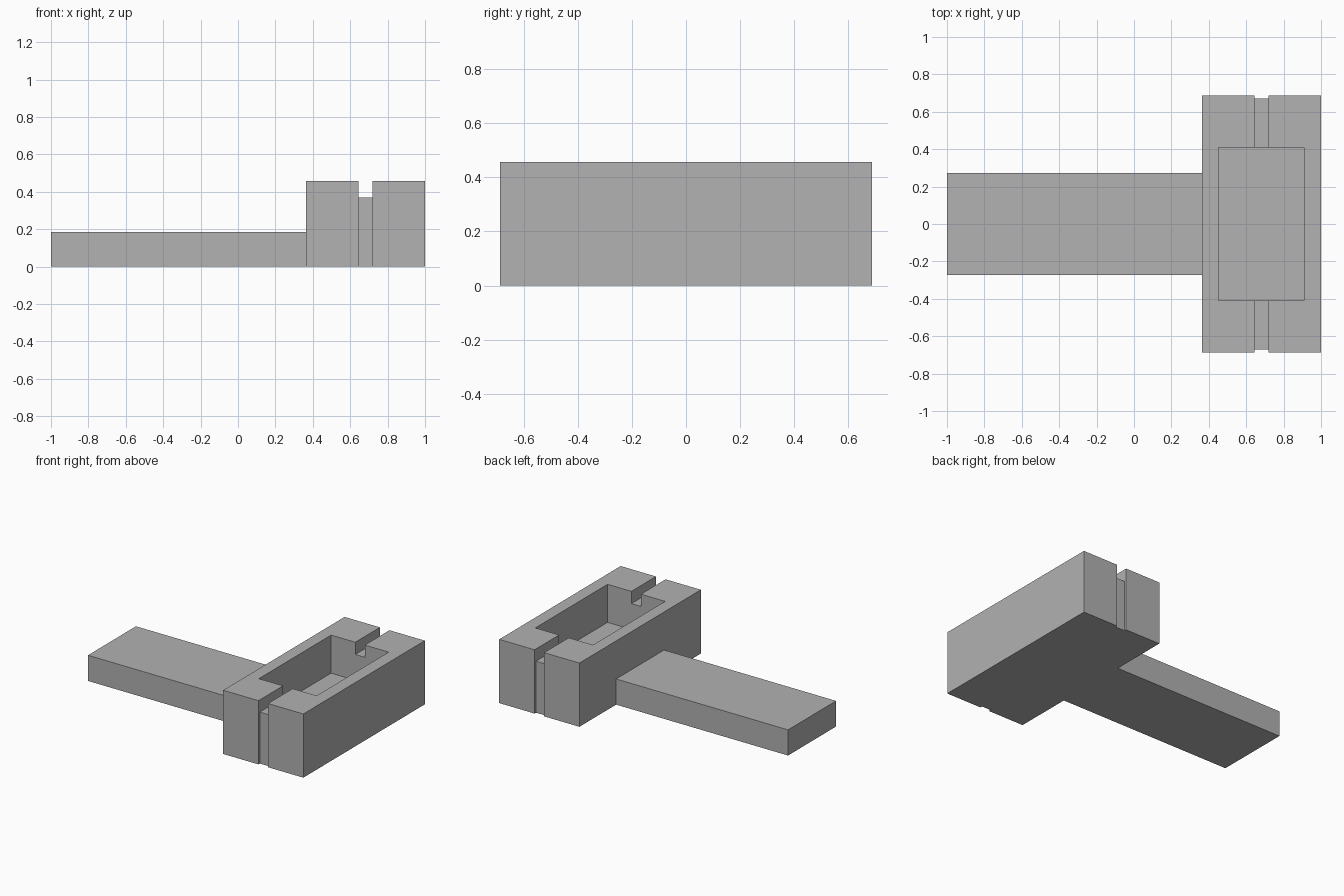
import bpy

default = bpy.data.objects.get("Cube")
if default:
    bpy.data.objects.remove(default, do_unlink=True)

grey = bpy.data.materials.new("plain grey")
grey.use_nodes = True
colour = (0.445, 0.445, 0.445, 1)
grey.diffuse_color = colour
grey.node_tree.nodes["Principled BSDF"].inputs["Base Color"].default_value = colour

HEIGHT = 0.457
HALF_LENGTH = 0.688
MID_X = 0.682


def box(name, x, y, z):
    """Axis-aligned box from (min, max) pairs."""
    spans = (x, y, z)
    bpy.ops.mesh.primitive_cube_add(size=1)
    obj = bpy.context.object
    obj.name = name
    for v in obj.data.vertices:
        v.co = [lo if c < 0 else hi for c, (lo, hi) in zip(v.co, spans)]
    obj.data.materials.append(grey)
    return obj


def cut(target, cutter):
    """Subtract the cutter and remove it."""
    cutter.hide_render = True
    mod = target.modifiers.new("cut", 'BOOLEAN')
    mod.operation = 'DIFFERENCE'
    mod.solver = 'EXACT'
    mod.object = cutter
    bpy.context.view_layer.objects.active = target
    bpy.ops.object.modifier_apply(modifier=mod.name)
    bpy.data.objects.remove(cutter, do_unlink=True)


# Flat handle
box("handle", (-1, 0.364), (-0.272, 0.272), (0, 0.184))

# Head block with an open pocket
head = box("head_block", (0.364, 1), (-HALF_LENGTH, HALF_LENGTH), (0, HEIGHT))
cut(head, box("pocket_cutter", (0.452, 0.909), (-0.409, 0.409), (0.184, 0.6)))

# Channel across the rim, running down both ends as a shallow groove
groove = (MID_X - 0.038, MID_X + 0.038)
cut(head, box("channel_cutter", groove, (-0.8, 0.8), (0.369, 0.6)))
for side in (-1, 1):
    ends = sorted((side * 0.672, side * 0.8))
    cut(head, box("end_groove_cutter", groove, ends, (-0.1, 0.6)))
